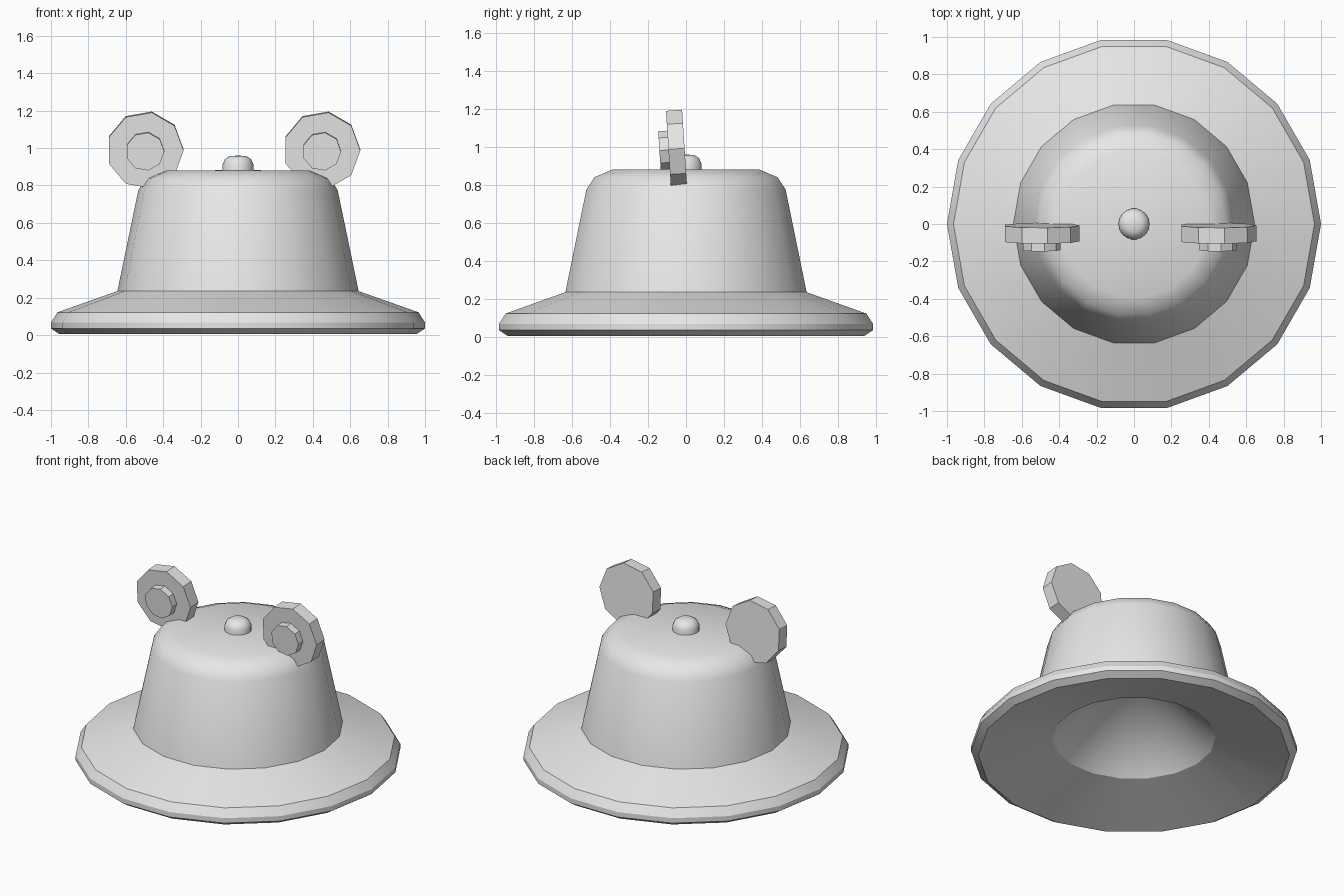
import bpy
import bmesh
from math import cos, sin, radians, tau

cube = bpy.data.objects.get("Cube")
if cube:
    bpy.data.objects.remove(cube, do_unlink=True)

GREY = (0.8, 0.8, 0.8, 1.0)
felt = bpy.data.materials.new("light grey")
felt.use_nodes = True
felt.diffuse_color = GREY
felt.node_tree.nodes["Principled BSDF"].inputs["Base Color"].default_value = GREY


def lathe(name, profile, sides, smooth_angle=None):
    """Spin (radius, height) points about z, lowest face first; radius 0 makes a pole."""
    bm = bmesh.new()
    rings = []
    for r, z in profile:
        if r == 0:
            rings.append([bm.verts.new((0, 0, z))] * sides)
        else:
            rings.append([bm.verts.new((r * cos(tau * j / sides), r * sin(tau * j / sides), z))
                          for j in range(sides)])
    for low, high in zip(rings, rings[1:]):
        for j in range(sides):
            k = (j + 1) % sides
            corners = dict.fromkeys((low[j], low[k], high[k], high[j]))
            bm.faces.new(list(corners))
    mesh = bpy.data.meshes.new(name)
    bm.to_mesh(mesh)
    bm.free()
    mesh.materials.append(felt)
    obj = bpy.data.objects.new(name, mesh)
    bpy.context.collection.objects.link(obj)
    if smooth_angle:
        bpy.ops.object.select_all(action="DESELECT")
        obj.select_set(True)
        bpy.context.view_layer.objects.active = obj
        bpy.ops.object.shade_smooth_by_angle(angle=radians(smooth_angle))
    return obj


# Brim, with the hollow cone underneath
lathe("brim", [(0, 0.62), (0.5, 0.125), (0.955, 0.005), (1.0, 0.035),
               (1.0, 0.068), (0.965, 0.122), (0.645, 0.235)], 18, 30)

# Crown with a rounded shoulder
lathe("crown", [(0.645, 0.235), (0.533, 0.775), (0.49, 0.84),
                (0.395, 0.88), (0, 0.882)], 18, 40)

# Button on top
lathe("top_button", [(0.083, 0.86), (0.083, 0.912), (0.07, 0.94),
                     (0.045, 0.957), (0, 0.96)], 18, 40)


def disc(name, radius, depth, location):
    """Nine-sided plate facing the front, leaning slightly forward."""
    half = depth / 2
    obj = lathe(name, [(0, -half), (radius, -half), (radius, half), (0, half)], 9)
    obj.location = location
    obj.rotation_euler.x = radians(93.7)


# Ears, each with a smaller raised disc on the front
for side, x in (("right", -0.497), ("left", 0.448)):
    disc(side + "_ear", 0.206, 0.085, (x, -0.05, 0.99))
    disc(side + "_inner_ear", 0.103, 0.06, (x, -0.11, 0.983))
